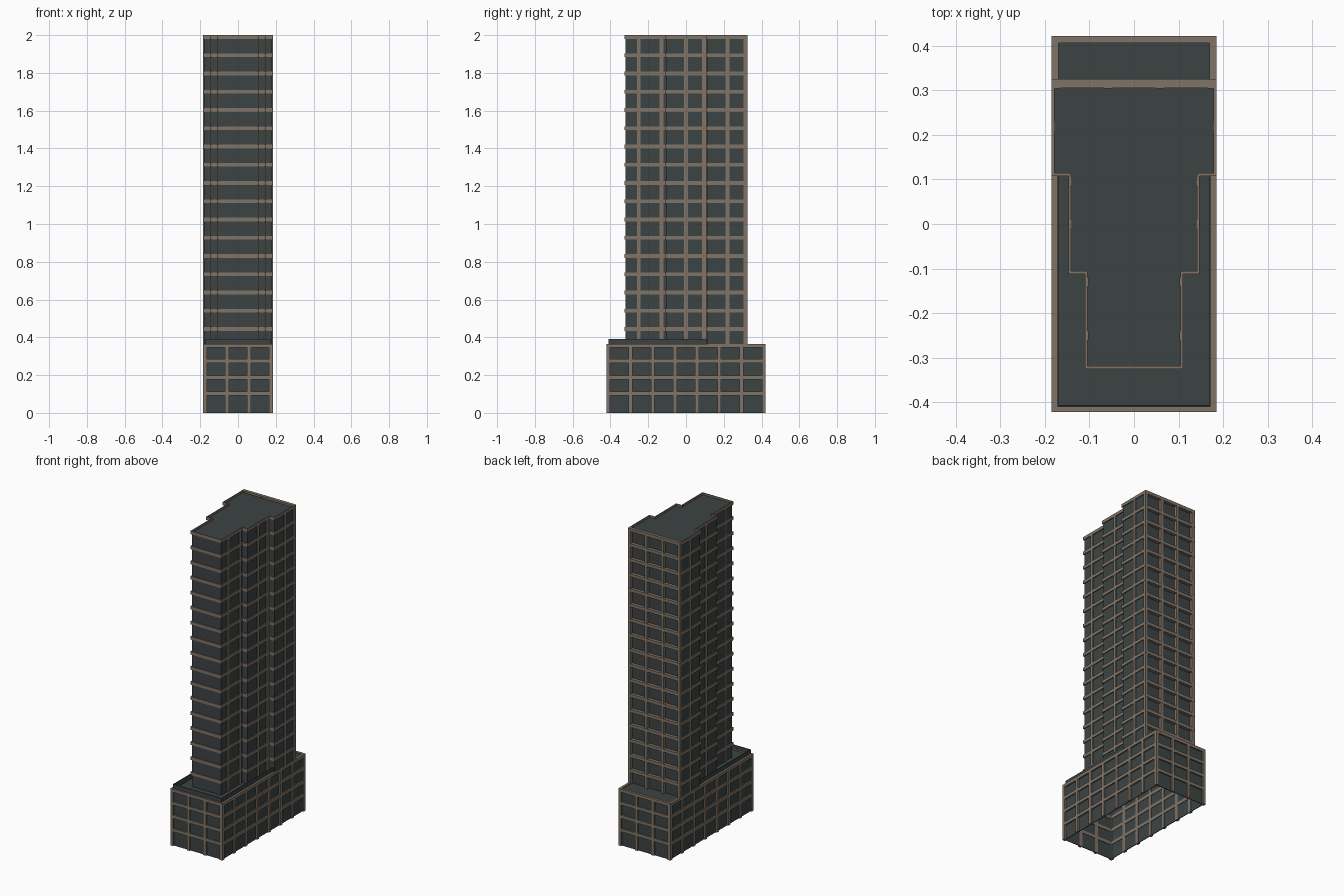
import bpy
import bmesh

cube = bpy.data.objects.get("Cube")
if cube:
    bpy.data.objects.remove(cube)


def material(name, rgb):
    m = bpy.data.materials.new(name)
    m.use_nodes = True
    m.diffuse_color = (*rgb, 1)
    m.node_tree.nodes["Principled BSDF"].inputs["Base Color"].default_value = (*rgb, 1)
    return m


GLASS = material("dark slate glass", (0.046, 0.056, 0.056))
TRIM = material("taupe trim", (0.215, 0.175, 0.135))


def add_box(bm, x0, x1, y0, y1, z0, z1):
    v = [bm.verts.new((x, y, z)) for z in (z0, z1)
         for x, y in ((x0, y0), (x1, y0), (x1, y1), (x0, y1))]
    bm.faces.new(v[3::-1])
    bm.faces.new(v[4:])
    for i in range(4):
        j = (i + 1) % 4
        bm.faces.new((v[i], v[j], v[j + 4], v[i + 4]))


def add_prism(bm, outline, z0, z1):
    low = [bm.verts.new((x, y, z0)) for x, y in outline]
    high = [bm.verts.new((x, y, z1)) for x, y in outline]
    bm.faces.new(low[::-1])
    bm.faces.new(high)
    for i in range(len(low)):
        j = (i + 1) % len(low)
        bm.faces.new((low[i], low[j], high[j], high[i]))


def add_ring(bm, outer, inner, z0, z1):
    loops = [[bm.verts.new((x, y, z)) for x, y in o]
             for o, z in ((outer, z0), (outer, z1), (inner, z1), (inner, z0))]
    n = len(outer)
    for k in range(4):
        a, b = loops[k], loops[(k + 1) % 4]
        for i in range(n):
            j = (i + 1) % n
            bm.faces.new((a[i], a[j], b[j], b[i]))


def finish(bm, name, mat):
    mesh = bpy.data.meshes.new(name)
    bm.to_mesh(mesh)
    bm.free()
    mesh.materials.append(mat)
    ob = bpy.data.objects.new(name, mesh)
    bpy.context.collection.objects.link(ob)


def stepped(side, front, back):
    """Tower plan, inset by a side, front and back depth."""
    half = [(0.11 - side, -0.325 + front), (0.11 - side, -0.112 + front),
            (0.147 - side, -0.112 + front), (0.147 - side, 0.108 + front),
            (0.185 - side, 0.108 + front), (0.185 - side, 0.325 - back)]
    return half + [(-x, y) for x, y in reversed(half)]


def rect(x, y):
    return [(x, -y), (x, y), (-x, y), (-x, -y)]


W, D, H, BAR = 0.185, 0.422, 0.365, 0.02
DEEP = 0.016

# Podium frame, open underneath
bm = bmesh.new()
for z in (0.102, 0.188, 0.274, H - BAR / 2):
    add_ring(bm, rect(W, D), rect(W - DEEP, D - DEEP), z - BAR / 2, z + BAR / 2)
for s in (-1, 1):
    for x in (-0.175, -0.058, 0.058, 0.175):
        ys = sorted((s * D, s * (D - DEEP)))
        add_box(bm, x - 0.01, x + 0.01, *ys, 0, H - 0.001)
    for i in range(8):
        y = -0.412 + i * 0.824 / 7
        xs = sorted((s * W, s * (W - DEEP)))
        add_box(bm, *xs, y - 0.01, y + 0.01, 0, H - 0.001)
finish(bm, "podium_frame", TRIM)

# Podium glazing and roof deck
bm = bmesh.new()
add_ring(bm, rect(W - 0.009, D - 0.009), rect(W - 0.013, D - 0.013), 0, H - 0.01)
finish(bm, "podium_glass", GLASS)
bm = bmesh.new()
add_box(bm, 0.012 - W, W - 0.012, 0.012 - D, D - 0.012, H - 0.016, H - 0.006)
finish(bm, "podium_deck", GLASS)

# Terrace railing around the front of the tower
bm = bmesh.new()
add_box(bm, -0.172, 0.172, -0.411, -0.407, H - 0.01, 0.392)
for s in (-1, 1):
    xs = sorted((s * 0.172, s * 0.168))
    add_box(bm, *xs, -0.407, 0.112, H - 0.01, 0.392)
finish(bm, "terrace_railing", GLASS)

# Tower body
bm = bmesh.new()
glass_plan = stepped(0.006, 0.006, BAR)
add_prism(bm, glass_plan, H - 0.01, 1.988)
finish(bm, "tower_glass", GLASS)

# Floor bands, the highest forming the parapet
bm = bmesh.new()
for i in range(17):
    top = 2.0 - i * 0.0966
    add_ring(bm, stepped(0, 0, 0), glass_plan, top - BAR, top)
finish(bm, "floor_bands", TRIM)

# Tower columns on the stepped sides and the back
bm = bmesh.new()
for y, x in ((-0.25, 0.11), (-0.13, 0.11), (0, 0.147), (0.095, 0.147), (0.22, 0.185)):
    for s in (-1, 1):
        xs = sorted((s * (x - 0.0005), s * (x - 0.008)))
        add_box(bm, *xs, y - 0.01, y + 0.01, H - 0.01, 1.999)
for x in (-0.175, -0.058, 0.058, 0.175):
    add_box(bm, x - 0.0098, x + 0.0098, 0.304, 0.3245, H - 0.01, 1.999)
finish(bm, "tower_columns", TRIM)
